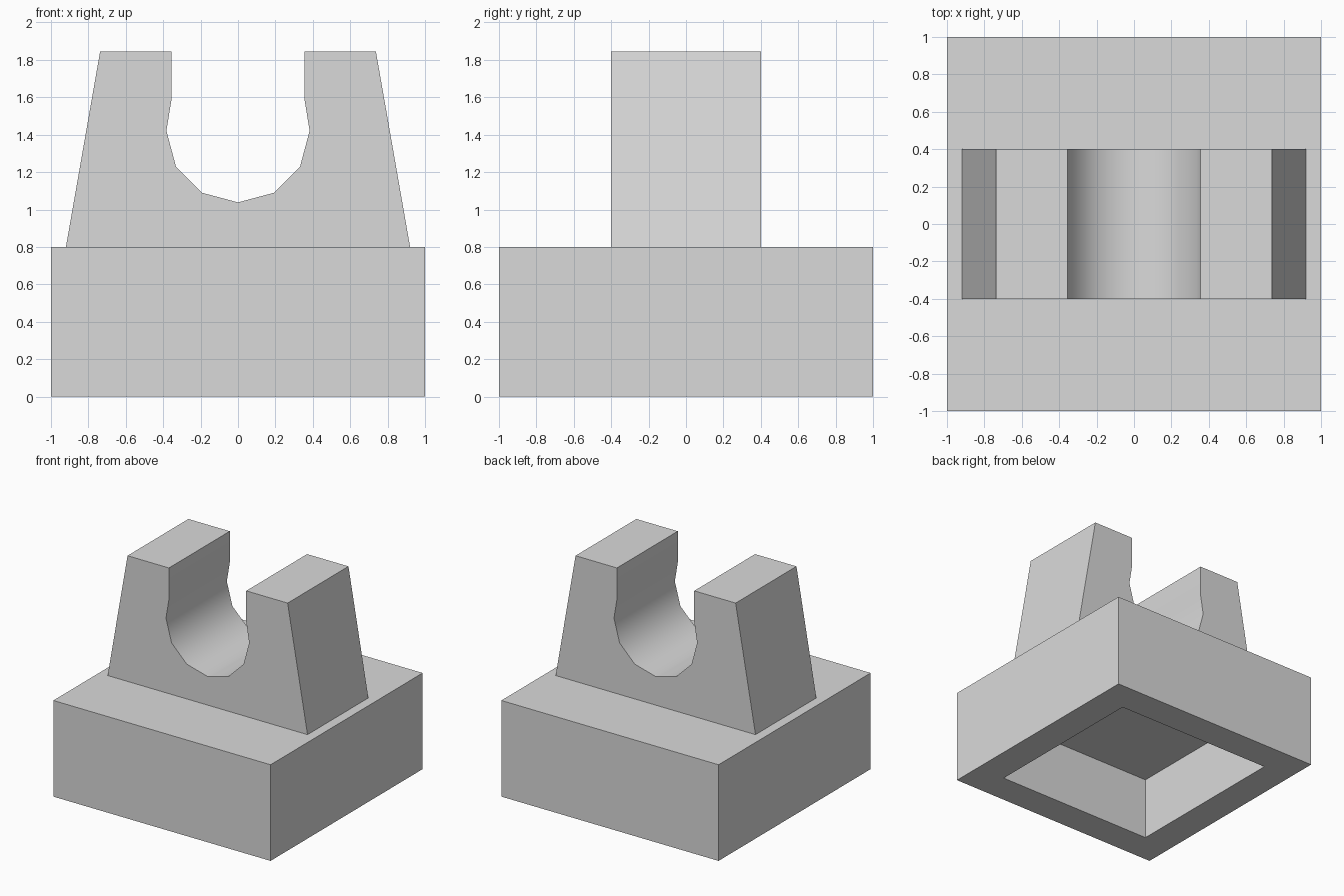
import bpy, bmesh, math

cube = bpy.data.objects.get("Cube")
if cube:
    bpy.data.objects.remove(cube, do_unlink=True)

grey = bpy.data.materials.new("light_grey")
grey.use_nodes = True
COLOUR = (0.7, 0.7, 0.7, 1)
grey.diffuse_color = COLOUR
grey.node_tree.nodes["Principled BSDF"].inputs["Base Color"].default_value = COLOUR


def add_object(name, bm):
    bmesh.ops.recalc_face_normals(bm, faces=bm.faces)
    mesh = bpy.data.meshes.new(name)
    bm.to_mesh(mesh)
    bm.free()
    mesh.materials.append(grey)
    obj = bpy.data.objects.new(name, mesh)
    bpy.context.collection.objects.link(obj)
    return obj


# Square base block with a straight-walled square recess in its underside
BASE_HEIGHT, RECESS_DEPTH, RIM = 0.8, 0.53, 0.373
bm = bmesh.new()
bmesh.ops.create_cube(bm, size=2)
for v in bm.verts:
    v.co.z = BASE_HEIGHT if v.co.z > 0 else 0
bm.normal_update()
underside = min(bm.faces, key=lambda f: f.normal.z)
bmesh.ops.inset_individual(bm, faces=[underside], thickness=RIM)
ceiling = bmesh.ops.extrude_discrete_faces(bm, faces=[underside])["faces"][0]
bmesh.ops.translate(bm, verts=ceiling.verts, vec=(0, 0, RECESS_DEPTH))
bmesh.ops.remove_doubles(bm, verts=bm.verts, dist=0.0001)
add_object("base", bm)

# Tapered cradle: right half of the outline, from the groove bottom round to the foot
RADIUS, CENTRE_Z, HALF_DEPTH, TOP = 0.383, 1.421, 0.4, 1.846
half = [(RADIUS * math.sin(a), CENTRE_Z - RADIUS * math.cos(a))
        for a in (math.radians(30 * i) for i in range(4))]
half += [(0.356, 1.585), (0.356, TOP), (0.737, TOP), (0.92, BASE_HEIGHT)]
outline = half + [(-x, z) for x, z in reversed(half[1:])]

bm = bmesh.new()
front = bm.faces.new([bm.verts.new((x, -HALF_DEPTH, z)) for x, z in outline])
extruded = bmesh.ops.extrude_face_region(bm, geom=[front], use_keep_orig=True)
back_verts = [g for g in extruded["geom"] if isinstance(g, bmesh.types.BMVert)]
bmesh.ops.translate(bm, verts=back_verts, vec=(0, 2 * HALF_DEPTH, 0))
cradle = add_object("cradle", bm)

# Smooth the groove while keeping the block edges sharp
bpy.ops.object.select_all(action="DESELECT")
cradle.select_set(True)
bpy.context.view_layer.objects.active = cradle
bpy.ops.object.shade_smooth_by_angle(angle=math.radians(40))
